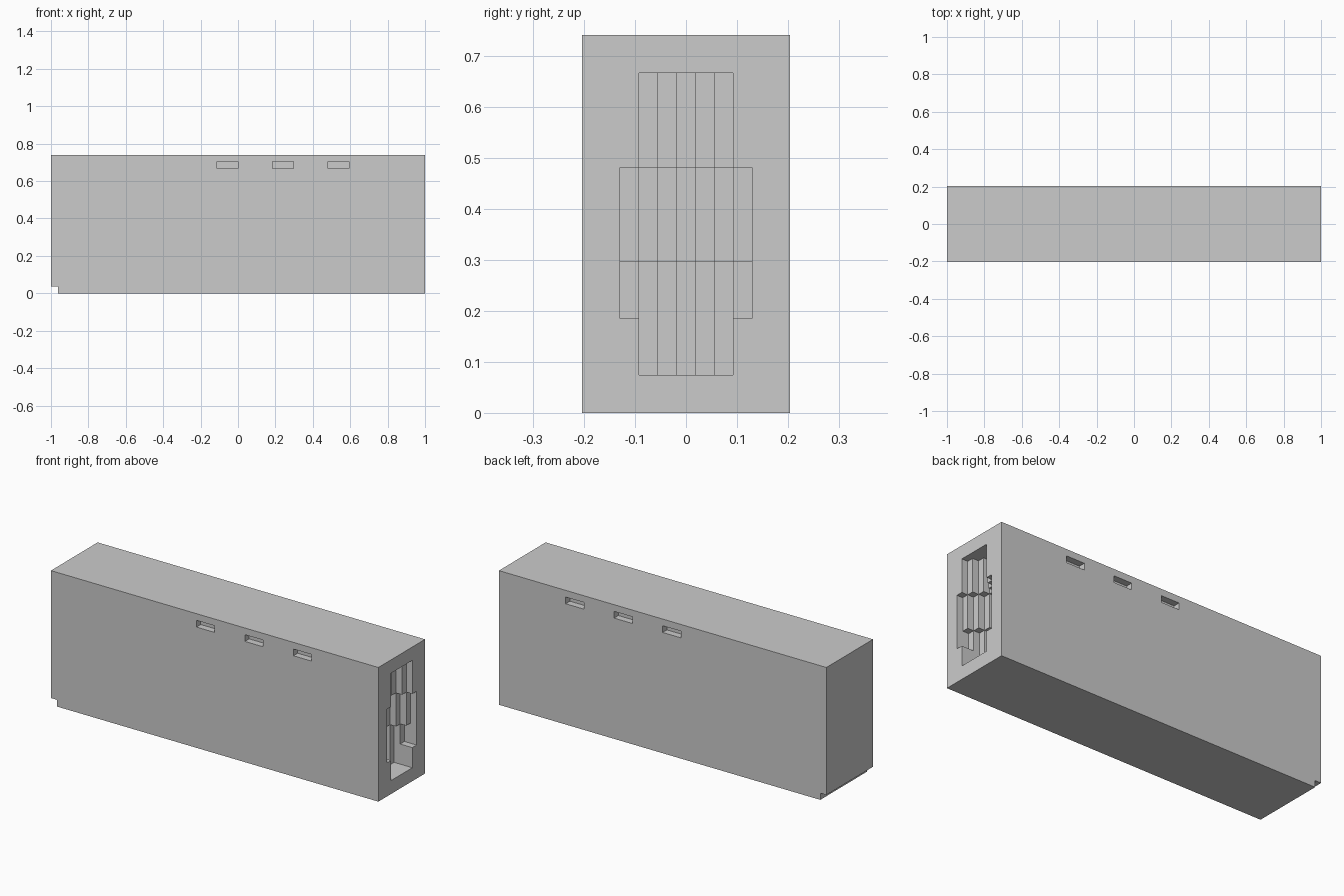
import bpy, bmesh
from math import radians

if "Cube" in bpy.data.objects:
    bpy.data.objects.remove(bpy.data.objects["Cube"])

U = 1 / 27  # one block unit; the body is 54 x 11 x 20 units

# Grid planes where any step, slot or notch begins or ends
XS = [-27, -26, -3, 0, 5, 8, 13, 16, 22, 23, 24, 25, 26, 27]
YS = [i - 5.5 for i in range(12)]
ZS = [0, 1, 2, 5, 8, 13, 18, 19, 20]


def socket_depth(y, z):
    """Depth of the stepped socket in the right end: a trough, deeper lower down."""
    y = abs(y)
    if 13 < z < 18:
        half, first = 2.5, 1
    elif 8 < z < 13:
        half, first = 3.5, 1
    elif 2 < z < 8:
        half, first = (3.5 if z > 5 else 2.5), 2
        if half == 2.5:
            first = 3
    else:
        return 0
    return first + round(half - 0.5 - y) if y < half else 0


def solid(i, j, k):
    if not (0 <= i < len(XS) - 1 and 0 <= j < len(YS) - 1 and 0 <= k < len(ZS) - 1):
        return False
    x, y, z = [(g[n] + g[n + 1]) / 2 for g, n in ((XS, i), (YS, j), (ZS, k))]
    if x < -26 and z < 1:                                   # bottom notch
        return False
    if abs(y) > 4.5 and 18 < z < 19 and any(a < x < a + 3 for a in (-3, 5, 13)):
        return False                                        # side slots
    return x < 27 - socket_depth(y, z)                      # end socket


bm = bmesh.new()
verts = {}


def vert(c):
    if c not in verts:
        verts[c] = bm.verts.new((XS[c[0]] * U, YS[c[1]] * U, ZS[c[2]] * U))
    return verts[c]


# Skin every boundary between solid and empty cells
for i in range(len(XS) - 1):
    for j in range(len(YS) - 1):
        for k in range(len(ZS) - 1):
            if not solid(i, j, k):
                continue
            for axis in range(3):
                for side in (0, 1):
                    near = [i, j, k]
                    near[axis] += 1 if side else -1
                    if solid(*near):
                        continue
                    ring = []
                    for a, b in ((0, 0), (1, 0), (1, 1), (0, 1)):
                        c = [i, j, k]
                        c[axis] += side
                        c[(axis + 1) % 3] += a
                        c[(axis + 2) % 3] += b
                        ring.append(vert(tuple(c)))
                    bm.faces.new(ring if side else ring[::-1])

# Merge flat areas into clean faces
bmesh.ops.dissolve_limit(bm, angle_limit=radians(1), verts=bm.verts[:], edges=bm.edges[:])
mesh = bpy.data.meshes.new("block_body")
bm.to_mesh(mesh)
bm.free()
bpy.context.collection.objects.link(bpy.data.objects.new("block_body", mesh))
